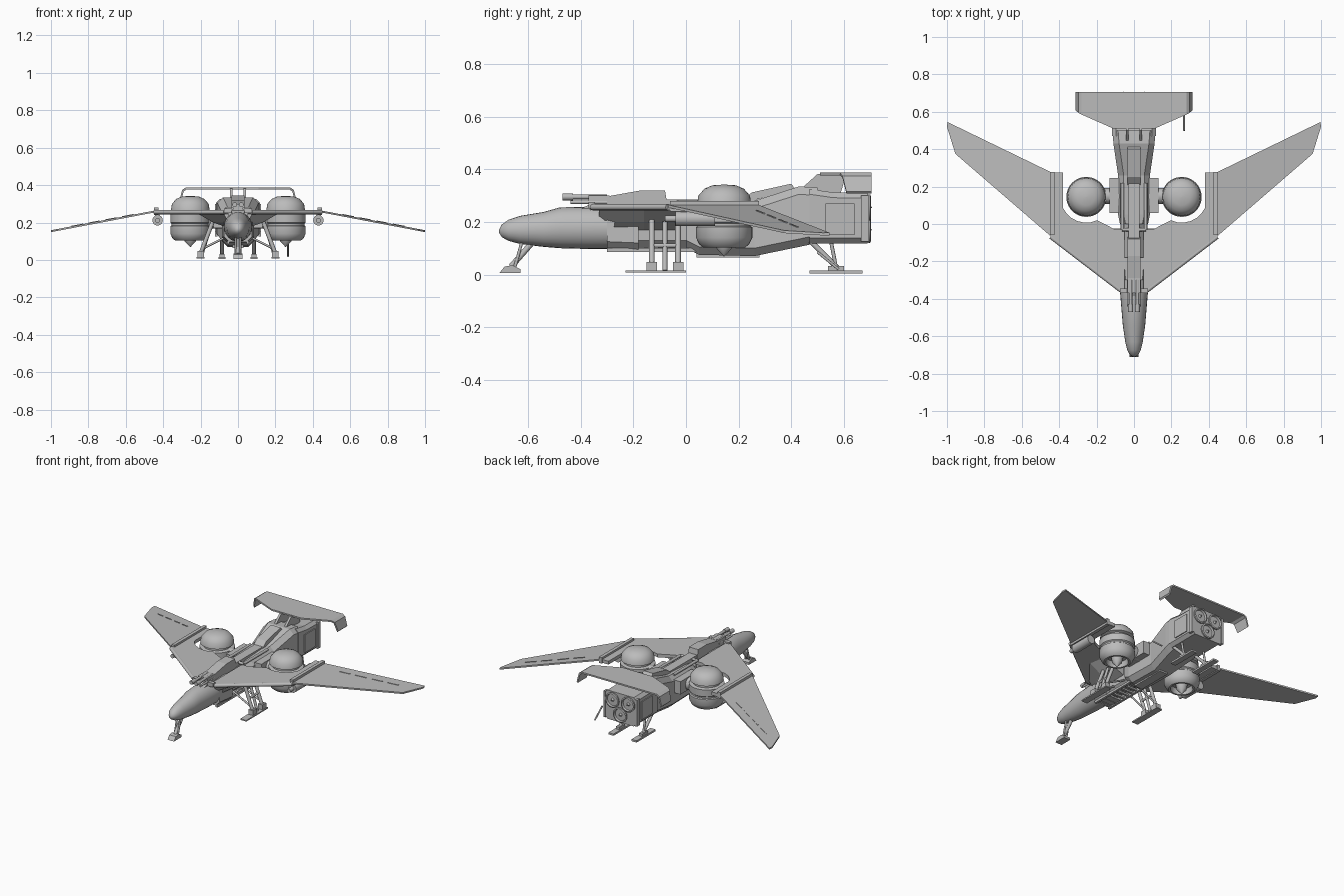
import bpy, bmesh, math
from mathutils import Vector

if "Cube" in bpy.data.objects:
    bpy.data.objects.remove(bpy.data.objects["Cube"])

grey = bpy.data.materials.new("hull_grey")
grey.use_nodes = True
grey.diffuse_color = (0.5, 0.5, 0.5, 1)
grey.node_tree.nodes["Principled BSDF"].inputs["Base Color"].default_value = (0.5, 0.5, 0.5, 1)


def finish(name, bm, mirror=False, smooth=False):
    bmesh.ops.recalc_face_normals(bm, faces=bm.faces)
    mesh = bpy.data.meshes.new(name)
    bm.to_mesh(mesh)
    bm.free()
    mesh.materials.append(grey)
    ob = bpy.data.objects.new(name, mesh)
    bpy.context.collection.objects.link(ob)
    if mirror:
        ob.modifiers.new("Mirror", 'MIRROR').use_mirror_merge = False
    if smooth:
        bpy.ops.object.select_all(action='DESELECT')
        ob.select_set(True)
        bpy.context.view_layer.objects.active = ob
        bpy.ops.object.shade_smooth_by_angle(angle=math.radians(35))
    return ob


def loft(name, rings, mirror=False, smooth=False):
    """Skin a list of equal-length point rings and cap both ends."""
    bm = bmesh.new()
    loops = [[bm.verts.new(p) for p in ring] for ring in rings]
    n = len(loops[0])
    for a, b in zip(loops, loops[1:]):
        for i in range(n):
            bm.faces.new((a[i], a[(i + 1) % n], b[(i + 1) % n], b[i]))
    bm.faces.new(loops[0])
    bm.faces.new(loops[-1])
    return finish(name, bm, mirror, smooth)


def slab(name, outline, z_of, thick, mirror=False):
    low = [(x, y, z_of(x)) for x, y in outline]
    return loft(name, [low, [(x, y, z + thick) for x, y, z in low]], mirror)


def side_plate(name, profile, x0, x1, mirror=False):
    return loft(name, [[(x, y, z) for y, z in profile] for x in (x0, x1)], mirror)


def box(name, x0, x1, y0, y1, z0, z1, mirror=False):
    return side_plate(name, [(y0, z0), (y1, z0), (y1, z1), (y0, z1)], x0, x1, mirror)


def rod(name, a, b, r, mirror=False, sides=12):
    a, b = Vector(a), Vector(b)
    turn = (b - a).to_track_quat('Z', 'Y')
    ring = [turn @ Vector((r * math.cos(t), r * math.sin(t), 0))
            for t in (math.tau * i / sides for i in range(sides))]
    return loft(name, [[c + p for p in ring] for c in (a, b)], mirror, True)


def lathe(name, profile, centre, axis='Z', mirror=False, sides=32):
    """Revolve (radius, height) points about an upright or lengthwise axis."""
    rings = []
    for r, h in profile:
        ring = []
        for i in range(sides):
            t = math.tau * i / sides
            u, v = max(r, 0.0005) * math.cos(t), max(r, 0.0005) * math.sin(t)
            ring.append(Vector(centre) + Vector((u, v, h) if axis == 'Z' else (u, h, v)))
        rings.append(ring)
    return loft(name, rings, mirror, True)


def oval(y, w, zb, zt, sides=24):
    zc, h = (zb + zt) / 2, (zt - zb) / 2
    return [(w * math.cos(math.tau * i / sides), y, zc + h * math.sin(math.tau * i / sides))
            for i in range(sides)]


def octagon(y, w, zb, zt, c=0.03):
    half = [(w - c, zb), (w, zb + c), (w, zt - c), (w - c, zt)]
    return [(x, y, z) for x, z in half] + [(-x, y, z) for x, z in reversed(half)]


# Rounded nose with cockpit hump
loft("nose", [oval(*s) for s in [
    (-.71, .006, .157, .17), (-.70, .022, .142, .19), (-.675, .036, .128, .208),
    (-.63, .047, .116, .223), (-.54, .06, .105, .238), (-.48, .065, .1, .255),
    (-.37, .074, .097, .258), (-.28, .075, .097, .258)]], smooth=True)

# Hull: forward block, narrow gear bay, rear body and engine block
loft("forward_hull", [octagon(*s) for s in [(-.3, .075, .095, .258), (-.18, .085, .09, .26)]])
loft("gear_bay", [octagon(*s) for s in [(-.2, .05, .1, .26), (.06, .05, .1, .27)]])
loft("rear_hull", [octagon(*s) for s in [
    (.0, .075, .1, .262), (.05, .085, .075, .268), (.26, .085, .07, .28),
    (.43, .11, .105, .335), (.5, .115, .12, .33)]])
loft("engine_block", [octagon(*s, .02) for s in [
    (.47, .117, .118, .325), (.56, .117, .118, .312), (.69, .117, .118, .31)]])
side_plate("side_panel", [(.53, .15), (.64, .15), (.64, .27), (.53, .27)], .116, .123, True)
box("side_rib", .11, .124, .665, .695, .125, .3, True)

# Shoulder fairing under the wings
loft("shoulder_fairing", [[(x, y, z) for x, z in
     [(.05, .17), (w * .6, .2), (w, .25), (.05, .25)]]
     for y, w in [(-.33, .08), (-.16, .22), (-.04, .2)]], True)

# Belly rails and slats
box("belly_rail", .045, .06, -.3, .04, .085, .1, True)
for i in range(8):
    y = -.28 + i * .04
    box("belly_slat", -.05, .05, y, y + .015, .09, .102)
box("keel", -.03, .03, .04, .28, .064, .08)

# Spine, turret and guns
side_plate("spine_fairing", [(-.4, .25), (-.31, .295), (-.17, .32), (-.08, .32),
                             (-.07, .262), (-.1, .25)], -.034, .034)
box("spine", -.03, .03, -.08, .3, .25, .285)
side_plate("spine_intake", [(.2, .27), (.25, .312), (.4, .345), (.42, .32)], -.035, .035)
box("gun_mount", -.035, .035, -.37, -.29, .255, .3)
box("gun_crossbar", .03, .076, -.37, -.345, .25, .276, True)
rod("gun_barrel", (.018, -.47, .295), (.018, -.3, .295), .009, True)
rod("gun_muzzle", (.018, -.47, .295), (.018, -.43, .295), .013, True)
rod("lower_gun_barrel", (.03, -.44, .275), (.03, -.3, .275), .007, True)
rod("spine_pipe", (.062, -.03, .275), (.062, .22, .275), .009, True)
rod("spine_pipe_front", (.03, -.03, .275), (.065, -.03, .275), .009, True)

# Inner delta wing, cut round the engine pod
pod_x, pod_y = .255, .145
arc = [(pod_x + .138 * math.cos(math.radians(a)), pod_y + .138 * math.sin(math.radians(a)))
       for a in range(-25, -116, -15)]
slab("inner_wing", [(.05, -.365), (.445, -.068), (.445, .275), (.38, .275)] + arc
     + [(.1, -.03), (.05, -.03)], lambda x: .245, .022, True)
box("wing_hinge", .426, .448, -.06, .278, .24, .28, True)
rod("wing_edge", (.07, -.355, .256), (.445, -.068, .256), .012, True)

# Drooping outer wing
slab("outer_wing", [(.44, -.07), (.955, .375), (1, .52), (.997, .545), (.44, .275)],
     lambda x: .255 - .19 * (x - .44), .01, True)
for i in range(4):
    x = .56 + i * .09
    y = .21 + (x - .44) * .47
    slab("wing_slot", [(x, y), (x + .06, y + .028), (x + .06, y + .034), (x, y + .006)],
         lambda x: .26 - .19 * (x - .44), .008, True)

# Wing gun pods
rod("wing_pod", (.43, -.04, .212), (.43, .11, .212), .028, True, 20)
rod("wing_pod_barrel", (.43, -.08, .212), (.43, -.03, .212), .013, True)
box("wing_pod_pylon", .42, .44, -.02, .09, .22, .25, True)

# Lift engine pods
lathe("engine_pod", [
    (0, .342), (.045, .339), (.075, .326), (.098, .3), (.103, .268), (.086, .262),
    (.086, .25), (.107, .245), (.107, .2), (.1, .194), (.1, .185), (.107, .18),
    (.107, .14), (.095, .115), (.08, .103), (.068, .103), (.062, .14), (.035, .135),
    (.03, .1), (0, .068)], (pod_x, pod_y, 0), mirror=True, sides=40)
rod("pod_axle", (.05, .15, .21), (.18, .15, .21), .042, True, 20)
box("pod_bracket", .08, .13, .06, .245, .17, .255, True)

# Tail wing on two fins, with drooping tips
side_plate("tail_fin", [(.42, .31), (.5, .382), (.61, .382), (.585, .3)], .03, .044, True)
slab("tail_wing", [(-.28, .585), (-.11, .51), (.11, .51), (.28, .585), (.28, .705), (-.28, .705)],
     lambda x: .377, .01)
loft("tail_tip", [[(x, y0, z), (x, .705, z), (x - .008, .705, z - .008), (x - .008, y0, z - .008)]
     for x, y0, z in [(.28, .585, .387), (.298, .595, .375), (.314, .61, .315)]], True)

# Three rear nozzles
for x, z in ((.058, .255), (-.058, .255), (0, .17)):
    lathe("rear_nozzle", [(.046, .67), (.05, .7), (.042, .703), (.036, .68),
                          (.016, .68), (0, .708)], (x, 0, z), 'Y', sides=24)

# Nose gear
side_plate("nose_foot", [(-.71, .005), (-.63, .005), (-.63, .02), (-.66, .035), (-.69, .03)],
           -.024, .024)
rod("nose_strut", (0, -.665, .03), (0, -.59, .115), .011)
rod("nose_brace", (.012, -.65, .03), (.012, -.625, .12), .006, True)

# Middle gear
box("middle_skid", .178, .222, -.23, 0, .008, .016, True)
for y in (-.13, -.03):
    box("middle_foot_block", .182, .216, y - .02, y + .02, .014, .048, True)
    rod("middle_leg", (.198, y, .04), (.125, y, .23), .011, True)
    rod("middle_leg_brace", (.19, y, .06), (.05, y, .13), .006, True)
rod("middle_crossbar", (.17, -.13, .11), (.17, -.03, .11), .008, True)
rod("middle_piston", (.198, -.08, .015), (.14, -.08, .2), .009, True)

# Rear gear
box("rear_skid", .066, .104, .47, .67, .004, .016, True)
box("rear_foot_block", .072, .098, .54, .6, .015, .032, True)
rod("rear_strut", (.085, .575, .025), (.085, .44, .16), .01, True)
rod("rear_brace", (.085, .57, .03), (.085, .55, .13), .007, True)
rod("hanging_probe", (.268, .5, .085), (.268, .58, .02), .005)
